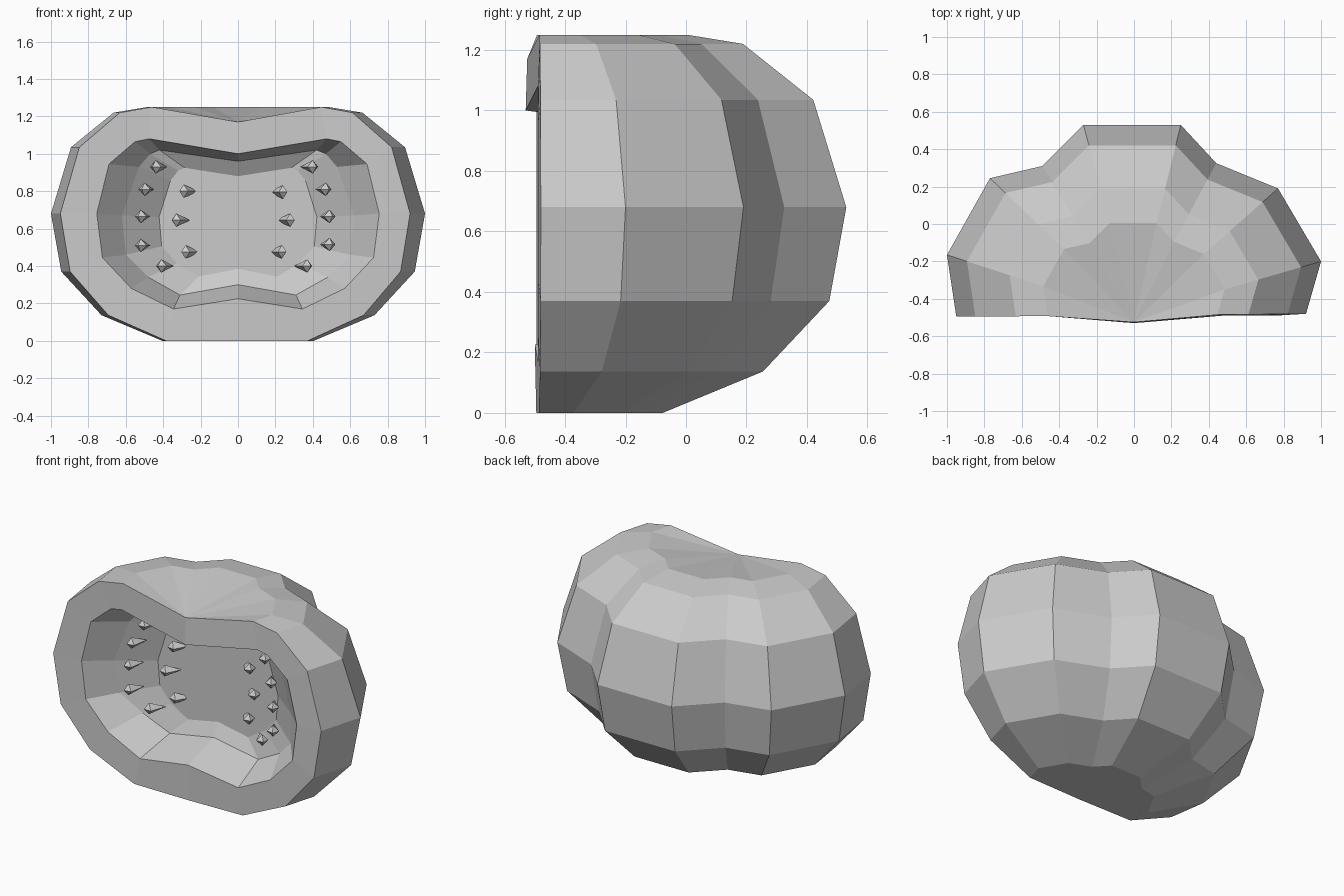
import bpy, bmesh
from mathutils import Vector

if "Cube" in bpy.data.objects:
    bpy.data.objects.remove(bpy.data.objects["Cube"])


def make_object(name, bm):
    bmesh.ops.recalc_face_normals(bm, faces=bm.faces)
    mesh = bpy.data.meshes.new(name)
    bm.to_mesh(mesh)
    bm.free()
    ob = bpy.data.objects.new(name, mesh)
    bpy.context.collection.objects.link(ob)
    return ob


def mirrored(half):
    """Closed loop from a right half running top centre to bottom centre."""
    return half + [(-x, y, z) for x, y, z in half[-2:0:-1]]


def bridge(bm, a, b):
    n = len(a)
    for i in range(n):
        j = (i + 1) % n
        bm.faces.new((a[i], a[j], b[j], b[i]))


# Lobed outline of the halved fruit, seen from above, left to right round the back
outline = [(-.95, -.495), (-1, -.165), (-.77, .245), (-.49, .31), (-.27, .53),
           (.25, .53), (.44, .325), (.77, .19), (1, -.2), (.92, -.48)]
# (height, scale) from top to bottom
levels = [(1.25, .485), (1.22, .665), (1.035, .893), (.68, 1),
          (.37, .945), (.137, .73), (0, .405)]

bm = bmesh.new()
rings = [[bm.verts.new((x * s, -.49 + (y + .49) * s, z)) for x, y in outline]
         for z, s in levels]

# Outer skin
for a, b in zip(rings, rings[1:]):
    for i in range(len(outline) - 1):
        bm.faces.new((a[i], a[i + 1], b[i + 1], b[i]))
top = bm.verts.new((0, -.525, 1.17))
bottom = bm.verts.new((0, -.495, 0))
for i in range(len(outline) - 1):
    bm.faces.new((top, rings[0][i + 1], rings[0][i]))
    bm.faces.new((bottom, rings[-1][i], rings[-1][i + 1]))

# Cut rim, hollow wall and curved hollow floor
outer = [top] + [r[-1] for r in rings] + [bottom] + [r[0] for r in reversed(rings)]
rim_half = [(0, -.53, 1.0), (.475, -.49, 1.08), (.55, -.49, 1.065),
            (.69, -.49, .945), (.755, -.49, .68), (.725, -.49, .445),
            (.57, -.49, .28), (.345, -.49, .17), (0, -.5, .225)]
wall_half = [(0, -.24, .96), (.42, -.26, 1.02), (.47, -.3, 1.0),
             (.53, -.33, .93), (.62, -.36, .67), (.6, -.33, .46),
             (.48, -.27, .34), (.31, -.24, .245), (0, -.24, .3)]
floor_half = [(x * .68, -.2, .64 + (z - .64) * .75) for x, y, z in wall_half]
loops = [outer] + [[bm.verts.new(p) for p in mirrored(h)]
                   for h in (rim_half, wall_half, floor_half)]
for a, b in zip(loops, loops[1:]):
    bridge(bm, a, b)
bm.faces.new(loops[-1])
make_object("pumpkin_half", bm)

# Seeds: pointed drops with the blunt end out and the tail in the floor
seed_spots = [(-.44, .93), (-.5, .81), (-.29, .8), (-.52, .665), (-.33, .645),
              (-.52, .51), (-.28, .475), (-.41, .4),
              (.4, .93), (.47, .81), (.24, .795), (.49, .665), (.28, .645),
              (.49, .515), (.235, .475), (.37, .4)]
bm = bmesh.new()
for x, z in seed_spots:
    t = min(max((abs(x) - .26) / .24, 0), 1)
    side = 1 if x > 0 else -1
    c = Vector((x, -.225 - .13 * t, z))
    d = Vector((-side * (.9 - .5 * t), .7, 0)).normalized()   # tail direction
    u = Vector((d.y, -d.x, 0))
    up = Vector((0, 0, 1))
    head = bm.verts.new(c - d * .03)
    tail = bm.verts.new(c + d * .1)
    ring = [bm.verts.new(c + v * .036) for v in (u, up, -u, -up)]
    for i in range(4):
        bm.faces.new((head, ring[i], ring[(i + 1) % 4]))
        bm.faces.new((tail, ring[(i + 1) % 4], ring[i]))
make_object("seeds", bm)
